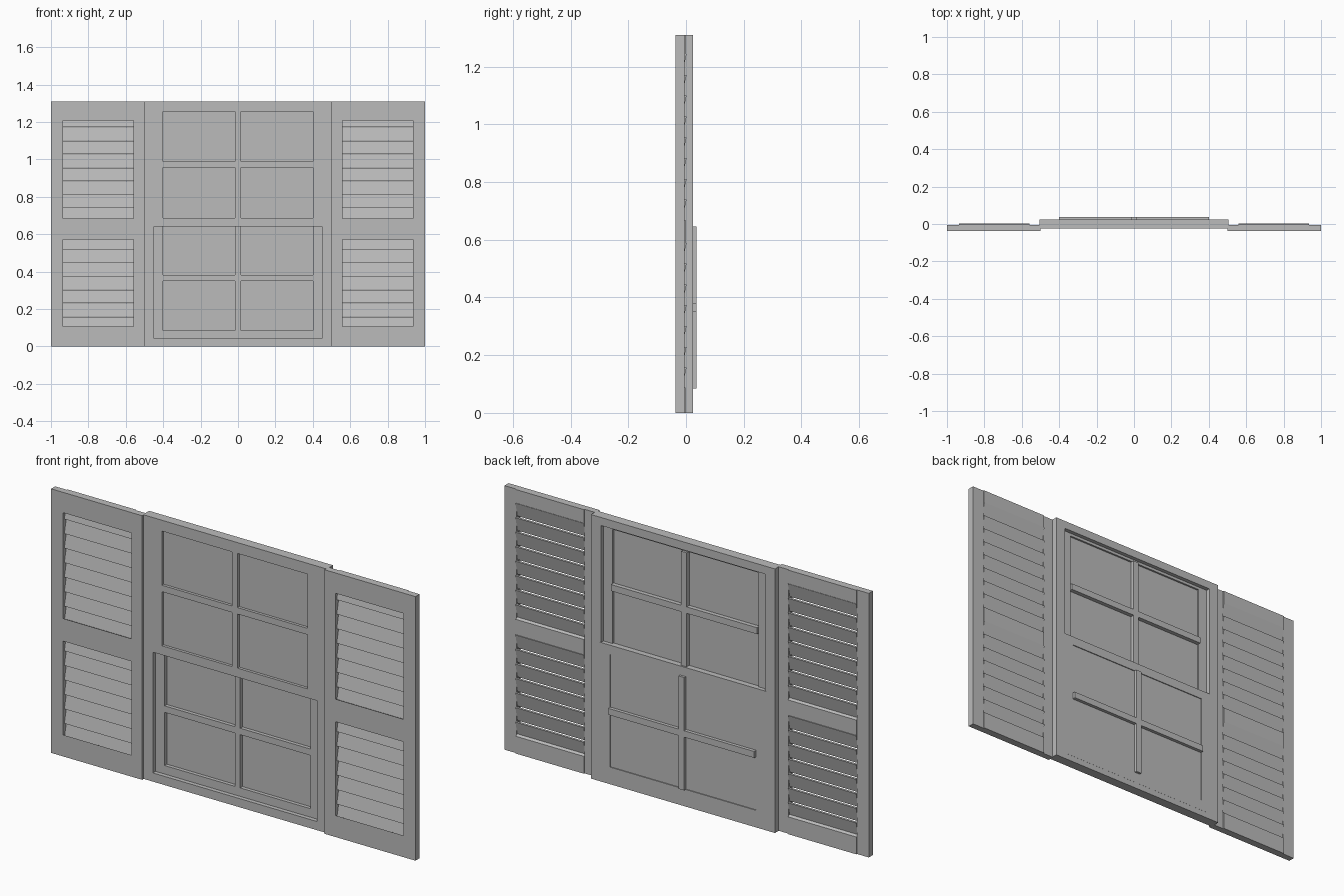
import bpy
import bmesh

old = bpy.data.objects.get("Cube")
if old:
    bpy.data.objects.remove(old, do_unlink=True)

# Single painted finish
paint = bpy.data.materials.new("grey_paint")
paint.use_nodes = True
grey = (0.5, 0.5, 0.5, 1)
paint.diffuse_color = grey
paint.node_tree.nodes["Principled BSDF"].inputs["Base Color"].default_value = grey


def finish(name, bm):
    bmesh.ops.recalc_face_normals(bm, faces=bm.faces)
    mesh = bpy.data.meshes.new(name)
    bm.to_mesh(mesh)
    bm.free()
    mesh.materials.append(paint)
    obj = bpy.data.objects.new(name, mesh)
    bpy.context.collection.objects.link(obj)
    return obj


def extrude_x(name, profile, x0, x1):
    """Prism along x from a (y, z) profile."""
    bm = bmesh.new()
    face = bm.faces.new([bm.verts.new((x0, y, z)) for y, z in profile])
    grown = bmesh.ops.extrude_face_region(bm, geom=[face])["geom"]
    verts = [g for g in grown if isinstance(g, bmesh.types.BMVert)]
    bmesh.ops.translate(bm, verts=verts, vec=(x1 - x0, 0, 0))
    return finish(name, bm)


def box(name, x0, x1, y0, y1, z0, z1):
    return extrude_x(name, [(y0, z0), (y1, z0), (y1, z1), (y0, z1)], x0, x1)


def ring(name, outer, inner, y0, y1):
    """Rectangular frame; outer and inner are (half width, bottom, top)."""
    bm = bmesh.new()

    def loop(rect, y):
        w, b, t = rect
        return [bm.verts.new(p) for p in ((-w, y, b), (w, y, b), (w, y, t), (-w, y, t))]

    loops = [loop(outer, y0), loop(inner, y0), loop(inner, y1), loop(outer, y1)]
    for a, b in zip(loops, loops[1:] + loops[:1]):
        for i in range(4):
            j = (i + 1) % 4
            bm.faces.new((a[i], a[j], b[j], b[i]))
    return finish(name, bm)


def sash(name, outer, inner, front, back, glass_y):
    """Sash frame, glass pane and crossed glazing bars."""
    w, b, t = inner
    mid = (b + t) / 2
    bar_back = back + 0.012
    ring(name + "_frame", outer, inner, front, back)
    box(name + "_glass", -w, w, glass_y, glass_y + 0.006, b, t)
    box(name + "_vertical_bar", -0.015, 0.015, front, bar_back, b, t)
    for side, x0, x1 in (("right", -w, -0.015), ("left", 0.015, w)):
        box(f"{name}_{side}_bar", x0, x1, front, bar_back, mid - 0.016, mid + 0.016)


# Window casing and its two sliding sashes
TOP = 1.31
ring("window_casing", (0.505, 0, TOP), (0.45, 0.043, 1.27), -0.025, 0.024)
sash("upper_sash", (0.45, 0.642, 1.27), (0.4, 0.687, 1.256), -0.025, 0.004, -0.011)
sash("lower_sash", (0.46, 0.03, 0.69), (0.4, 0.085, 0.645), -0.004, 0.0245, 0.014)

# Louvred shutters
FRONT, RAIL_BACK, STILE_BACK = -0.037, 0.0, -0.005
PITCH, SLAT_HEIGHT = 0.072, 0.07
rails = {
    "bottom": (0, 0.107, 0, 0.086),
    "middle": (0.572, 0.684, 0.59, 0.666),
    "top": (1.209, TOP, 1.243, TOP),
}
for side, s in (("left", 1), ("right", -1)):
    for part, a, b in (("inner", 0.5, 0.56), ("outer", 0.935, 1.0)):
        x0, x1 = sorted((s * a, s * b))
        box(f"{side}_shutter_{part}_stile", x0, x1, FRONT, STILE_BACK, 0, TOP)
    x0, x1 = sorted((s * 0.56, s * 0.935))
    for part, (f0, f1, b0, b1) in rails.items():
        extrude_x(f"{side}_shutter_{part}_rail",
                  [(FRONT, f0), (RAIL_BACK, b0), (RAIL_BACK, b1), (FRONT, f1)], x0, x1)
    # Tilted slats, lower edge forward
    for bank, first, count in (("lower", 0.087, 7), ("upper", 0.669, 8)):
        for i in range(count):
            z = first + i * PITCH
            extrude_x(f"{side}_shutter_{bank}_slat_{i + 1}",
                      [(-0.026, z), (-0.014, z), (0.002, z + SLAT_HEIGHT),
                       (-0.010, z + SLAT_HEIGHT)], x0, x1)
